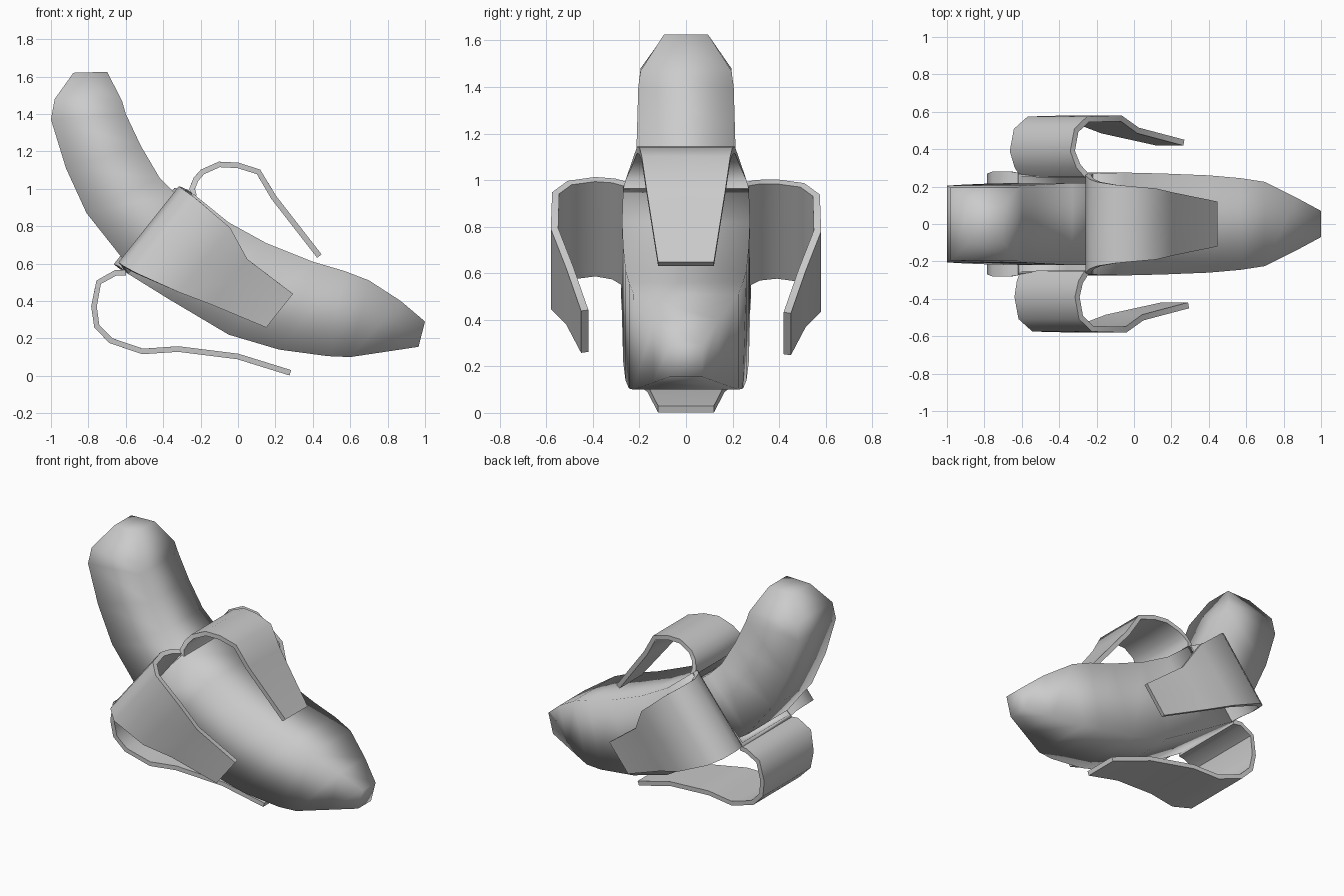
import bpy, bmesh, math
from mathutils import Vector

if "Cube" in bpy.data.objects:
    bpy.data.objects.remove(bpy.data.objects["Cube"])


def finish(name, bm, thickness=0.0, offset=0.0, angle=180):
    bmesh.ops.recalc_face_normals(bm, faces=bm.faces)
    mesh = bpy.data.meshes.new(name)
    bm.to_mesh(mesh)
    bm.free()
    ob = bpy.data.objects.new(name, mesh)
    bpy.context.collection.objects.link(ob)
    bpy.ops.object.select_all(action='DESELECT')
    ob.select_set(True)
    bpy.context.view_layer.objects.active = ob
    if thickness:
        mod = ob.modifiers.new("thickness", 'SOLIDIFY')
        mod.thickness = thickness
        mod.offset = offset
        bpy.ops.object.modifier_apply(modifier=mod.name)
    bpy.ops.object.shade_smooth_by_angle(angle=math.radians(angle))
    return ob


def box_loft(name, sections, caps, **kw):
    """Four-sided loft; section = (top x, top z, bottom x, bottom z, half width)."""
    bm = bmesh.new()
    rings = []
    for tx, tz, bx, bz, w in sections:
        rings.append([bm.verts.new(p) for p in
                      ((tx, -w, tz), (tx, w, tz), (bx, w, bz), (bx, -w, bz))])
    for a, b in zip(rings, rings[1:]):
        for i in range(4):
            j = (i + 1) % 4
            bm.faces.new((a[i], a[j], b[j], b[i]))
    for c in caps:
        bm.faces.new(rings[c])
    return finish(name, bm, **kw)


def flap(name, path, across, thickness=0.032):
    """Strip of peel; path = (centre, half width) along a width direction."""
    bm = bmesh.new()
    across = Vector(across).normalized()
    rows = [[bm.verts.new(Vector(c) + across * w * s) for s in (-1, 0, 1)]
            for c, w in path]
    for a, b in zip(rows, rows[1:]):
        for i in range(2):
            bm.faces.new((a[i], a[i + 1], b[i + 1], b[i]))
    return finish(name, bm, thickness=thickness, angle=50)


# Exposed fruit
box_loft("fruit", [
    (-0.70, 1.625, -0.88, 1.62, 0.095),
    (-0.62, 1.47, -0.98, 1.48, 0.195),
    (-0.60, 1.40, -1.00, 1.37, 0.205),
    (-0.52, 1.23, -0.92, 1.11, 0.21),
    (-0.42, 1.06, -0.81, 0.87, 0.215),
    (-0.33, 0.97, -0.62, 0.63, 0.22),
    (-0.08, 0.78, -0.35, 0.46, 0.22)], caps=(0, -1))

# Closed lower peel
box_loft("lower_peel", [
    (-0.235, 0.97, -0.62, 0.565, 0.27),
    (-0.05, 0.82, -0.37, 0.41, 0.275),
    (0.15, 0.71, -0.05, 0.22, 0.27),
    (0.40, 0.61, 0.22, 0.14, 0.26),
    (0.57, 0.56, 0.48, 0.105, 0.245),
    (0.70, 0.51, 0.60, 0.10, 0.225),
    (0.87, 0.40, 0.80, 0.13, 0.14),
    (1.00, 0.29, 0.965, 0.155, 0.07)], caps=(-1,), thickness=0.03, offset=-1)

# Upper and under flaps, spread across y: (x, z, half width)
upper = [(-0.235, 0.96, 0.27), (-0.245, 1.0, 0.26), (-0.225, 1.05, 0.24),
         (-0.19, 1.09, 0.225), (-0.10, 1.13, 0.21), (0.0, 1.125, 0.20),
         (0.11, 1.09, 0.19), (0.19, 0.955, 0.17), (0.435, 0.64, 0.12)]
under = [(-0.60, 0.55, 0.27), (-0.655, 0.55, 0.28), (-0.745, 0.50, 0.28),
         (-0.77, 0.37, 0.27), (-0.755, 0.265, 0.26), (-0.68, 0.188, 0.25),
         (-0.51, 0.13, 0.23), (-0.32, 0.143, 0.21), (0.0, 0.103, 0.165),
         (0.28, 0.016, 0.12)]
for name, pts in (("upper_flap", upper), ("under_flap", under)):
    flap(name, [((x, 0, z), w) for x, z, w in pts], (0, 1, 0), 0.03)

# Side flaps, folding outward and back: (x, z, y, half width)
side = [(-0.425, 0.768, 0.26, 0.275), (-0.45, 0.79, 0.31, 0.265),
        (-0.465, 0.80, 0.39, 0.26), (-0.445, 0.785, 0.50, 0.26),
        (-0.38, 0.745, 0.56, 0.255), (-0.18, 0.62, 0.565, 0.22),
        (-0.05, 0.505, 0.50, 0.155), (0.22, 0.35, 0.435, 0.115)]
for name, sgn, dx, dz in (("front_flap", -1, 0, 0), ("back_flap", 1, -0.025, -0.01)):
    n = len(side) - 1
    flap(name, [((x + dx * min(1, i / 2), sgn * y, z + dz * min(1, i / 2)), w)
                for i, (x, z, y, w) in enumerate(side)], (0.62, 0, 0.78))
